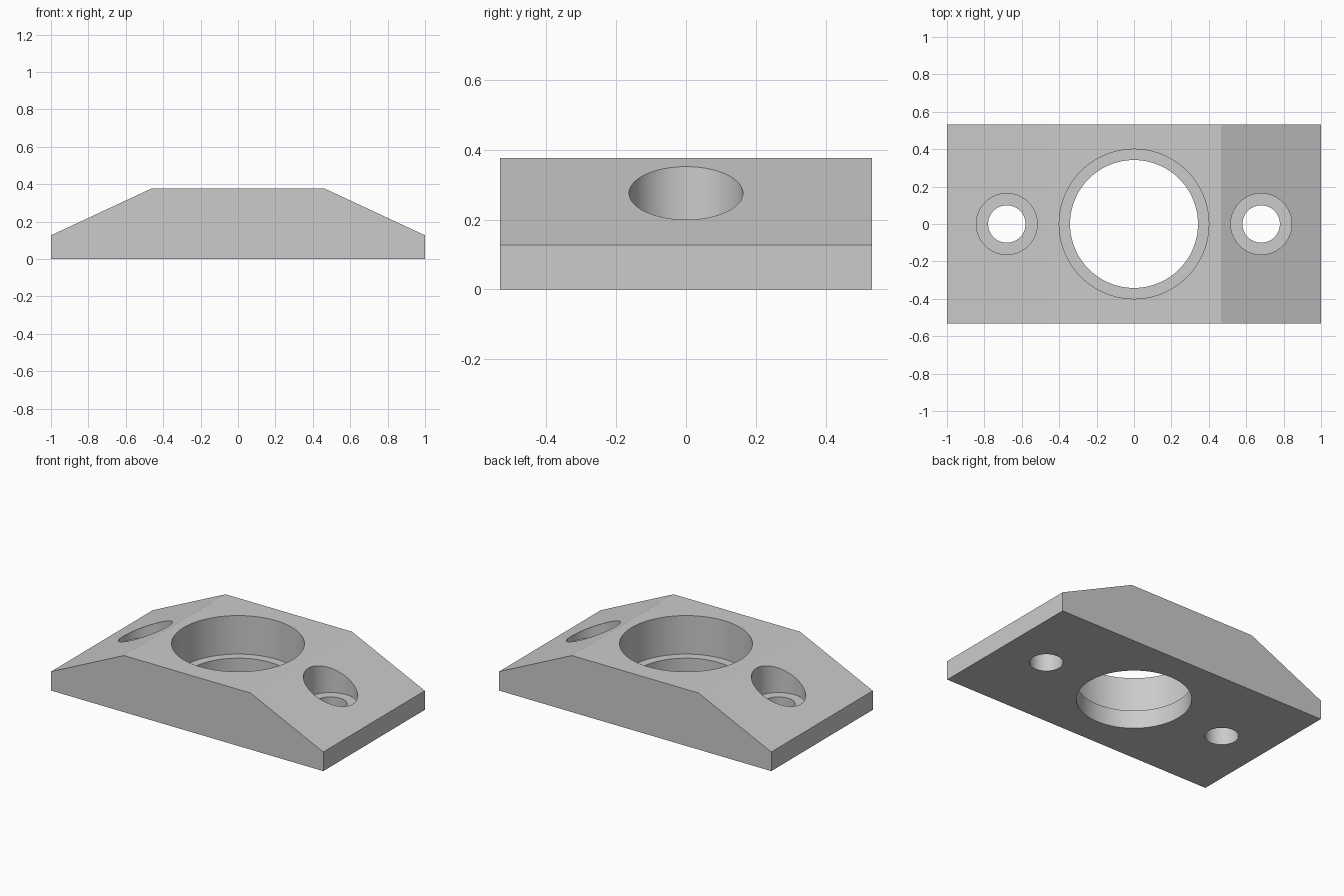
import bpy
import bmesh
import math

default = bpy.data.objects.get("Cube")
if default:
    bpy.data.objects.remove(default, do_unlink=True)

grey = bpy.data.materials.new("plain grey")
grey.use_nodes = True
colour = (0.6, 0.6, 0.6, 1)
grey.diffuse_color = colour
grey.node_tree.nodes["Principled BSDF"].inputs["Base Color"].default_value = colour

HALF_DEPTH = 0.533
HEIGHT = 0.376


def make_block(name):
    """Bevelled-end block: side profile extruded front to back."""
    profile = [(-1, 0), (1, 0), (1, 0.127), (0.465, HEIGHT), (-0.465, HEIGHT), (-1, 0.127)]
    bm = bmesh.new()
    face = bm.faces.new([bm.verts.new((x, -HALF_DEPTH, z)) for x, z in profile])
    out = bmesh.ops.extrude_face_region(bm, geom=[face])
    verts = [v for v in out["geom"] if isinstance(v, bmesh.types.BMVert)]
    bmesh.ops.translate(bm, verts=verts, vec=(0, 2 * HALF_DEPTH, 0))
    bmesh.ops.recalc_face_normals(bm, faces=bm.faces)
    mesh = bpy.data.meshes.new(name)
    bm.to_mesh(mesh)
    bm.free()
    obj = bpy.data.objects.new(name, mesh)
    bpy.context.collection.objects.link(obj)
    mesh.materials.append(grey)
    return obj


def cut_hole(target, x, radius, bottom):
    """Bore a vertical round hole from the top down to the given height."""
    top = HEIGHT + 0.2
    bpy.ops.mesh.primitive_cylinder_add(vertices=96, radius=radius, depth=top - bottom,
                                        location=(x, 0, (top + bottom) / 2))
    cutter = bpy.context.object
    cutter.name = "hole_cutter"
    cutter.hide_render = True
    cutter.data.materials.append(grey)
    mod = target.modifiers.new("hole", "BOOLEAN")
    mod.operation = "DIFFERENCE"
    mod.solver = "EXACT"
    mod.object = cutter
    bpy.ops.object.select_all(action="DESELECT")
    bpy.context.view_layer.objects.active = target
    target.select_set(True)
    bpy.ops.object.modifier_apply(modifier=mod.name)
    bpy.data.objects.remove(cutter, do_unlink=True)


block = make_block("mounting_block")

# Central stepped bore
cut_hole(block, 0, 0.4, 0.12)
cut_hole(block, 0, 0.342, -0.1)

# Counterbored screw holes in both sloped ends
for side in (-1, 1):
    cut_hole(block, side * 0.68, 0.163, 0.157)
    cut_hole(block, side * 0.68, 0.1, -0.1)

# Smooth bore walls, sharp edges elsewhere
bpy.ops.object.shade_smooth_by_angle(angle=math.radians(20))
